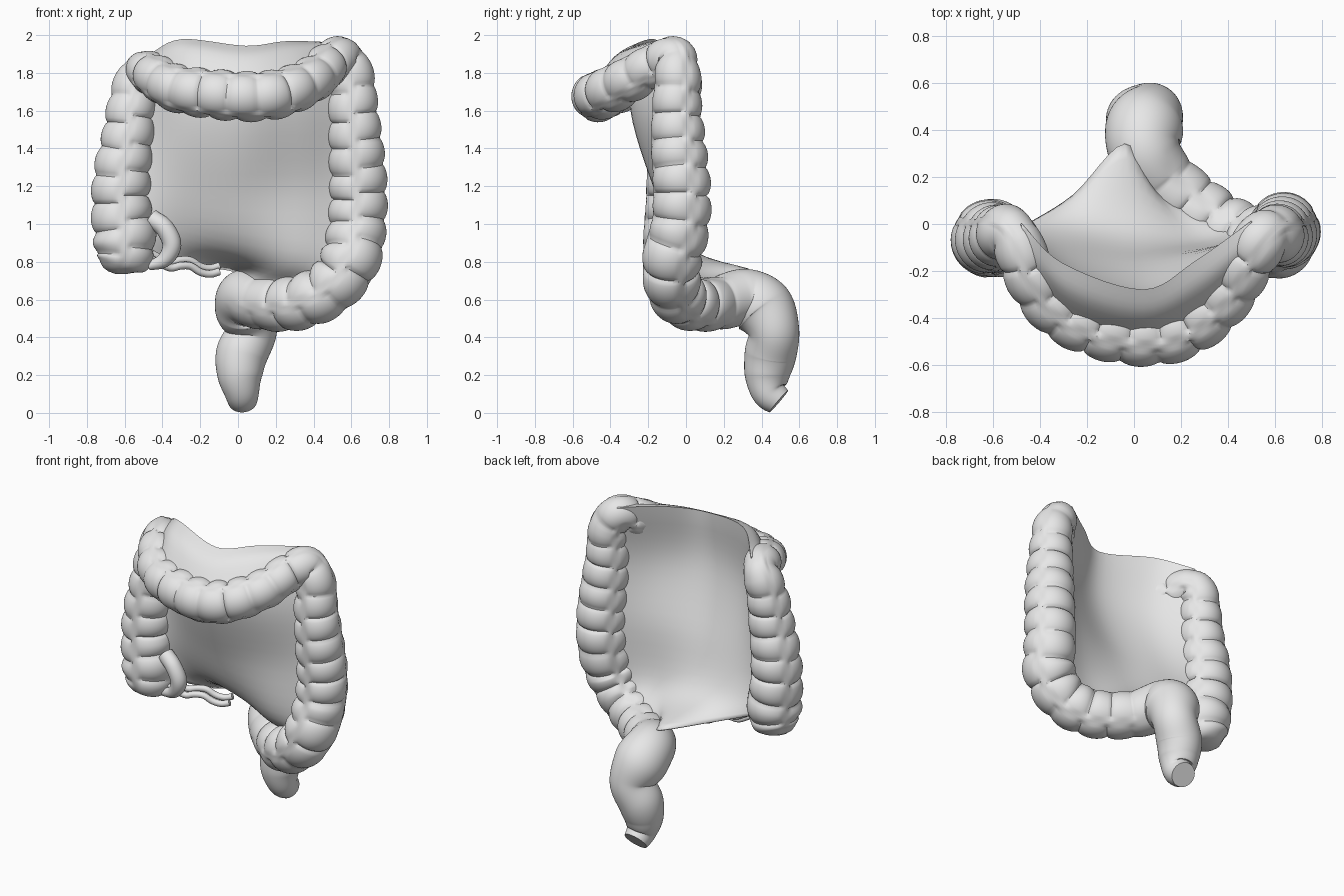
import bpy, bmesh, math
from mathutils import Vector

mat = bpy.data.materials.new("pale_grey")
mat.diffuse_color = (0.8, 0.8, 0.8, 1)


def cat(p0, p1, p2, p3, t):
    """Catmull-Rom blend of four vectors."""
    return 0.5 * (2 * p1 + (p2 - p0) * t + (2 * p0 - 5 * p1 + 4 * p2 - p3) * t * t
                  + (3 * p1 - p0 - 3 * p2 + p3) * t ** 3)


def spline(pts, n):
    """Smooth samples through the points, n per span."""
    p = [Vector(q) for q in pts]
    p = [2 * p[0] - p[1]] + p + [2 * p[-1] - p[-2]]
    out = [cat(*p[i:i + 4], k / n) for i in range(len(p) - 3) for k in range(n)]
    return out + [p[-2]]


def resample(pts, step):
    """Even spacing along the path, measured on xyz."""
    out, need = [pts[0]], step
    for a, b in zip(pts, pts[1:]):
        d, pos = (b.xyz - a.xyz).length, 0
        while d - pos >= need:
            pos += need
            out.append(a.lerp(b, pos / d))
            need = step
        need -= d - pos
    return out


def finish(name, bm, angle):
    bmesh.ops.recalc_face_normals(bm, faces=bm.faces)
    me = bpy.data.meshes.new(name)
    bm.to_mesh(me)
    bm.free()
    me.materials.append(mat)
    ob = bpy.data.objects.new(name, me)
    bpy.context.collection.objects.link(ob)
    bpy.ops.object.select_all(action='DESELECT')
    ob.select_set(True)
    bpy.context.view_layer.objects.active = ob
    bpy.ops.object.shade_smooth_by_angle(angle=math.radians(angle))
    return ob


def tube(name, pts, step, sides, shape=None, angle=40):
    """Tube through (x, y, z, radius) points; shape(s, theta, length) scales the radius."""
    path = resample(spline(pts, 24), step)
    total = step * (len(path) - 1)
    bm, rings = bmesh.new(), []
    nrm = Vector((0, -1, 0))
    for i, p in enumerate(path):
        t = (path[min(i + 1, len(path) - 1)].xyz - path[max(i - 1, 0)].xyz).normalized()
        nrm = (nrm - t * nrm.dot(t)).normalized()
        side = t.cross(nrm)
        ring = []
        for k in range(sides):
            a = math.tau * k / sides
            r = p.w * (shape(i * step, a, total) if shape else 1)
            ring.append(bm.verts.new(p.xyz + r * (math.cos(a) * nrm + math.sin(a) * side)))
        rings.append(ring)
    for A, B in zip(rings, rings[1:]):
        for k in range(sides):
            j = (k + 1) % sides
            bm.faces.new((A[k], A[j], B[j], B[k]))
    bm.faces.new(rings[0])
    bm.faces.new(rings[-1])
    return finish(name, bm, angle)


def pouches(s, a, total):
    """Pouched wall with three lengthwise bands, fading out to a smooth end."""
    fade = min(1, max(0, (total - 0.66 - s) / 0.45))
    sector = int(a / math.tau * 3 + 1e-6) % 3
    bulge = abs(math.sin(math.pi * (s / 0.14 + 0.15 * sector))) ** 0.55
    across = abs(math.sin(1.5 * a))
    if across < 0.2:        # flat band
        return 1 - 0.03 * fade
    return 1 + fade * (-0.14 + 0.18 * bulge * (0.55 + 0.45 * across ** 0.5))


# Large bowel: pouch at the start, up, across the front, down and back to the outlet
bowel = [
    (-0.62, -0.07, 0.735, 0.03), (-0.618, -0.07, 0.76, 0.1), (-0.605, -0.07, 0.82, 0.15),
    (-0.60, -0.065, 0.92, 0.165), (-0.62, -0.06, 1.1, 0.157), (-0.612, -0.06, 1.28, 0.15),
    (-0.585, -0.06, 1.45, 0.138), (-0.565, -0.05, 1.62, 0.127), (-0.54, -0.035, 1.75, 0.115),
    (-0.50, -0.06, 1.81, 0.105), (-0.45, -0.19, 1.79, 0.115), (-0.33, -0.35, 1.72, 0.125),
    (-0.15, -0.44, 1.69, 0.13), (0.08, -0.47, 1.675, 0.132), (0.25, -0.42, 1.70, 0.128),
    (0.40, -0.29, 1.77, 0.12), (0.485, -0.15, 1.85, 0.115), (0.55, -0.06, 1.875, 0.115),
    (0.602, -0.045, 1.77, 0.122), (0.61, -0.05, 1.6, 0.133), (0.625, -0.04, 1.4, 0.146),
    (0.637, -0.025, 1.2, 0.152), (0.63, -0.03, 1.0, 0.155), (0.60, -0.075, 0.82, 0.157),
    (0.50, -0.07, 0.67, 0.148), (0.36, -0.01, 0.595, 0.145), (0.23, 0.09, 0.575, 0.143),
    (0.12, 0.19, 0.585, 0.142), (0.045, 0.31, 0.61, 0.153), (0.045, 0.41, 0.55, 0.165),
    (0.07, 0.465, 0.43, 0.135), (0.02, 0.447, 0.31, 0.137), (0.01, 0.43, 0.2, 0.12),
    (0.02, 0.44, 0.11, 0.093), (0.025, 0.492, 0.06, 0.076)]
tube("large_bowel", bowel, 0.0105, 60, pouches)

# Small tubes by the start pouch
tube("small_bowel_end", [(-0.46, -0.10, 1.03, 0.05), (-0.39, -0.12, 0.98, 0.05),
                         (-0.35, -0.12, 0.89, 0.05), (-0.39, -0.11, 0.81, 0.04),
                         (-0.48, -0.10, 0.775, 0.022)], 0.012, 20)
for name, dz, dy in (("upper_thin_fold", 0.03, 0.03), ("lower_thin_fold", 0, 0)):
    wave = [(-0.46 + 0.052 * i, -0.08 + 0.02 * i + dy, 0.80 - 0.009 * i + dz
             + 0.015 * math.cos(i * 1.7), 0.02) for i in range(8)]
    tube(name, wave, 0.012, 14)

# Supporting sheet: from the front crossing, over a ridge, down the back to a pointed hem
rows = [
    [(-0.45, -0.20, 1.84), (-0.25, -0.41, 1.78), (0.05, -0.47, 1.76), (0.30, -0.38, 1.79), (0.47, -0.17, 1.90)],
    [(-0.47, -0.10, 1.88), (-0.28, -0.29, 1.92), (0.04, -0.38, 1.88), (0.28, -0.27, 1.92), (0.48, -0.09, 1.95)],
    [(-0.48, 0.00, 1.89), (-0.30, -0.17, 1.975), (0.04, -0.28, 1.94), (0.26, -0.16, 1.965), (0.50, 0.01, 1.96)],
    [(-0.52, -0.02, 1.60), (-0.28, -0.21, 1.60), (0.03, -0.29, 1.60), (0.30, -0.20, 1.60), (0.56, -0.03, 1.60)],
    [(-0.54, -0.05, 1.20), (-0.28, -0.12, 1.20), (0.00, -0.17, 1.20), (0.30, -0.12, 1.20), (0.56, -0.02, 1.20)],
    [(-0.53, -0.05, 0.98), (-0.28, -0.02, 0.93), (0.00, -0.02, 0.86), (0.28, -0.07, 0.81), (0.53, -0.04, 0.80)],
    [(-0.50, -0.03, 0.84), (-0.26, 0.12, 0.78), (-0.04, 0.34, 0.755), (0.09, 0.14, 0.69), (0.37, -0.03, 0.69)]]
across = [spline(r, 6) for r in rows]
# The ridge stays crisp: front and back are separate curves
cols = [spline(c[:3], 4)[:-1] + spline(c[2:], 6) for c in zip(*across)]
bm = bmesh.new()
grid = [[bm.verts.new(p) for p in c] for c in cols]
for A, B in zip(grid, grid[1:]):
    for j in range(len(A) - 1):
        bm.faces.new((A[j], B[j], B[j + 1], A[j + 1]))
sheet = finish("supporting_sheet", bm, 35)
thick = sheet.modifiers.new("thickness", 'SOLIDIFY')
thick.thickness = 0.008
thick.offset = 0
